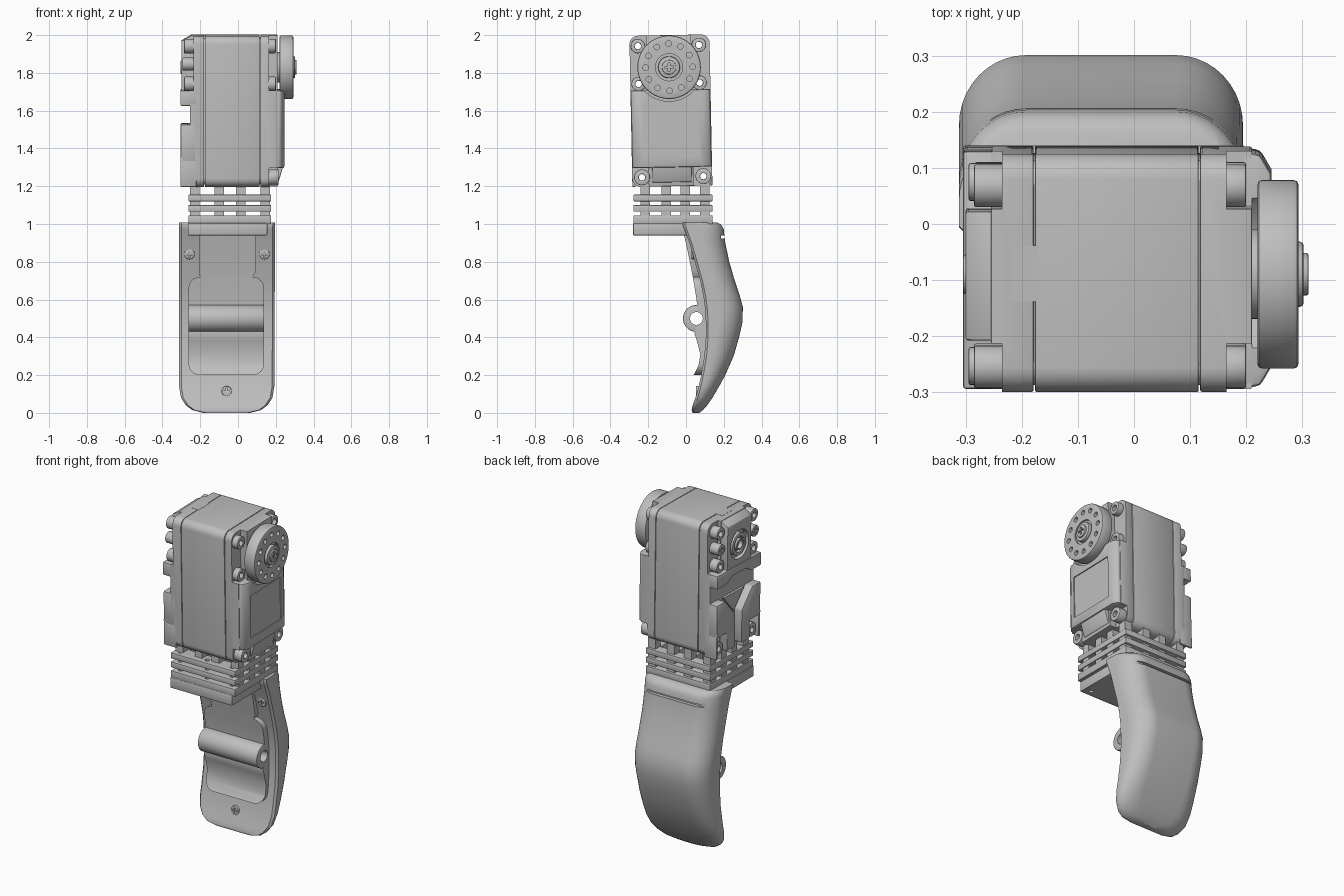
import bpy, bmesh, math
from mathutils import Matrix, Vector

cube = bpy.data.objects.get("Cube")
if cube:
    bpy.data.objects.remove(cube, do_unlink=True)

grey = bpy.data.materials.new("plain grey")
grey.use_nodes = True
shade = (0.52, 0.52, 0.52, 1)
grey.diffuse_color = shade
grey.node_tree.nodes["Principled BSDF"].inputs["Base Color"].default_value = shade


# ---- helpers ----
def finish(name, bm, bevel=0):
    bmesh.ops.recalc_face_normals(bm, faces=bm.faces)
    if bevel:
        sharp = [e for e in bm.edges if len(e.link_faces) == 2 and e.calc_face_angle() > 0.6]
        bmesh.ops.bevel(bm, geom=sharp, offset=bevel, segments=2, profile=0.5,
                        affect='EDGES', clamp_overlap=True)
    mesh = bpy.data.meshes.new(name)
    bm.to_mesh(mesh)
    bm.free()
    mesh.materials.append(grey)
    obj = bpy.data.objects.new(name, mesh)
    bpy.context.collection.objects.link(obj)
    return obj


def place(axis, a, b, h):
    return {'x': (h, a, b), 'y': (a, h, b), 'z': (a, b, h)}[axis]


def loft(name, rings, bevel=0):
    bm = bmesh.new()
    loops = [[bm.verts.new(p) for p in ring] for ring in rings]
    for low, high in zip(loops, loops[1:]):
        for i in range(len(low)):
            j = (i + 1) % len(low)
            bm.faces.new((low[i], low[j], high[j], high[i]))
    bm.faces.new(loops[0])
    bm.faces.new(loops[-1])
    return finish(name, bm, bevel)


def prism(name, points, axis, lo, hi, bevel=0):
    return loft(name, [[place(axis, a, b, h) for a, b in points] for h in (lo, hi)], bevel)


def box(name, x, y, z, bevel=0):
    return prism(name, [(x[0], y[0]), (x[1], y[0]), (x[1], y[1]), (x[0], y[1])], 'z', *z, bevel)


def circle(a, b, r, n=32):
    return [(a + r * math.cos(math.tau * i / n), b + r * math.sin(math.tau * i / n)) for i in range(n)]


def disc(name, axis, a, b, r, lo, hi, bevel=0, n=32):
    return prism(name, circle(a, b, r, n), axis, lo, hi, bevel)


def rounded(a0, a1, b0, b1, r, n=6):
    points = []
    for k, (a, b) in enumerate([(a1 - r, b1 - r), (a0 + r, b1 - r), (a0 + r, b0 + r), (a1 - r, b0 + r)]):
        for i in range(n + 1):
            t = (k + i / n) * math.pi / 2
            points.append((a + r * math.cos(t), b + r * math.sin(t)))
    return points


def cut(obj, cutters, mode='DIFFERENCE'):
    for c in cutters:
        mod = obj.modifiers.new("cut", 'BOOLEAN')
        mod.operation, mod.object, mod.solver = mode, c, 'EXACT'
    bpy.context.view_layer.update()
    graph = bpy.context.evaluated_depsgraph_get()
    mesh = bpy.data.meshes.new_from_object(obj.evaluated_get(graph))
    obj.modifiers.clear()
    obj.data = mesh
    for c in cutters:
        bpy.data.objects.remove(c, do_unlink=True)
    return obj


def screw(name, axis, a, b, r, face, inward):
    """Round screw head with a cross slot; inward is the signed head depth."""
    head = disc(name, axis, a, b, r, face, face + inward, 0.004, 24)
    slot, w, d = r * 0.6, r * 0.14, inward * 0.4
    bars = [prism("slot", [(a - u, b - v), (a + u, b - v), (a + u, b + v), (a - u, b + v)],
                  axis, face - d, face + d) for u, v in ((slot, w), (w, slot))]
    return cut(head, bars)


# ---- servo housing ----
front, back, base, top = -0.292, 0.132, 1.2, 2.0
hub_y, hub_z = -0.085, 1.83
servo = []
mounts = [(y, z) for y in (-0.248, 0.075) for z in (1.945, 1.745)]
feet = [(y, 1.25) for y in (-0.24, 0.085)]


def hole_cutters():
    return [disc("hole", 'x', y, z, 0.017, -1, 1, n=16) for y, z in mounts + feet]


def housing(name, lo, hi, inset, bevel):
    outline = rounded(front + inset, back - inset, base + inset, top - inset, 0.045)
    return prism(name, outline, 'x', lo, hi, bevel)


def corner_pockets(lo, hi):
    pockets = []
    for y in ((-0.4, -0.205), (0.035, 0.3)):
        pockets.append(box("pocket", (lo, hi), y, (1.71, 2.1)))
        pockets.append(box("pocket", (lo, hi), y, (1.1, 1.3)))
    return pockets


servo.append(cut(housing("servo_middle", -0.176, 0.115, 0, 0.002), hole_cutters()))
servo.append(cut(housing("servo_core", -0.2, 0.14, 0.012, 0), hole_cutters()))
servo.append(box("top_tongue", (-0.22, -0.17), (-0.13, -0.03), (1.9, top + 0.001)))

left_cap = housing("left_cap", 0.118, 0.21, 0, 0.003)
servo.append(cut(left_cap, corner_pockets(0.165, 0.3) + hole_cutters()))
right_cap = housing("right_cap", -0.255, -0.179, 0, 0.003)
servo.append(cut(right_cap, corner_pockets(-0.4, -0.235) + hole_cutters()))

# Front cover of the gearbox, hollowed around the horn, with an inset panel
cover = prism("gear_cover", [(0.19, front), (0.225, front + 0.006), (0.245, front + 0.04),
                             (0.245, back - 0.04), (0.225, back - 0.006), (0.19, back)],
              'z', 1.3, 1.71, 0.008)
servo.append(cut(cover, [disc("hollow", 'x', hub_y, hub_z, 0.18, 0.2, 0.3, n=48),
                         box("inset", (0.239, 0.3), (-0.23, 0.065), (1.36, 1.62))]))
servo.append(prism("cover_chin", [(0.19, 1.205), (0.215, 1.225), (0.243, 1.32), (0.19, 1.32)],
                   'y', -0.185, 0.025, 0.005))

# Lugs and bosses with open holes in the corner pockets, and idler side screws
for name, places, r, reach in (("lug", mounts, 0.038, 0.2), ("foot_boss", feet, 0.042, 0.215)):
    for y, z in places:
        for side, lo, hi in (("left_", 0.15, reach), ("right_", -0.285, -0.21)):
            lug = disc(side + name, 'x', y, z, r, lo, hi, 0.004)
            servo.append(cut(lug, [disc("hole", 'x', y, z, 0.018, lo - 1, hi + 1, n=16)]))
for y in (-0.248, 0.08):
    servo.append(screw("idler_screw", 'x', y, 1.85, 0.034, -0.295, 0.07))

# Output horn with its ring of holes and centre screw
horn = disc("output_horn", 'x', hub_y, hub_z, 0.168, 0.22, 0.293, 0.008, 64)
ring = [disc("hole", 'x', a, b, 0.015, 0.25, 0.4, n=12) for a, b in circle(hub_y, hub_z, 0.125, 12)]
servo.append(cut(horn, ring + [disc("dish", 'x', hub_y, hub_z, 0.072, 0.28, 0.4)]))
servo.append(disc("horn_neck", 'x', hub_y, hub_z, 0.08, 0.18, 0.23))
servo.append(disc("horn_collar", 'x', hub_y, hub_z, 0.058, 0.27, 0.302, 0.006))
servo.append(screw("horn_screw", 'x', hub_y, hub_z, 0.038, 0.311, -0.03))

# Idler side: raised hub plate, band, and a pair of connectors around a V recess
plate = prism("idler_plate", [(-0.22, 1.7), (-0.3, 1.7), (-0.3, 1.97), (-0.25, 1.999), (-0.22, 1.999)],
              'y', -0.2, 0.03, 0.004)
servo.append(cut(plate, [disc("dish", 'x', hub_y, hub_z, 0.088, -0.4, -0.27)]))
for r, face in ((0.068, -0.3), (0.035, -0.305)):
    collar = disc("idler_ring", 'x', hub_y, hub_z, r, face, -0.24, 0.004)
    servo.append(cut(collar, [disc("bore", 'x', hub_y, hub_z, r * 0.7, -0.4, -0.28)]))
servo.append(prism("idler_band", [(front, 1.63), (-0.2, 1.63), (-0.15, 1.66), (-0.02, 1.66), (0.03, 1.63),
                                  (back, 1.63), (back, 1.71), (front, 1.71)], 'x', -0.305, -0.22, 0.006))
middle = (front + back) / 2
half = [(0.212, 1.53), (0.13, 1.53), (0.03, 1.42), (0.03, 1.22), (0.11, 1.22), (0.11, 1.33), (0.212, 1.33)]
for side in (-1, 1):
    servo.append(prism("connector", [(middle + side * a, b) for a, b in half], 'x', -0.305, -0.22, 0.008))
servo.append(prism("recess_wedge", [(middle - 0.1, 1.53), (middle + 0.1, 1.53), (middle, 1.42)],
                   'x', -0.27, -0.22))
for y in ((front, -0.275), (0.118, back)):
    servo.append(box("foot_guard", (-0.305, -0.22), y, (1.2, 1.36), 0.005))

# The servo leans very slightly forward
pivot = Vector((0, -0.08, 1.6))
lean = Matrix.Translation(pivot) @ Matrix.Rotation(0.02, 4, 'X') @ Matrix.Translation(-pivot)
for part in servo:
    part.data.transform(lean)

# ---- grid bracket under the servo ----
columns = (-0.2, -0.085, 0.03)
for name, z in (("upper_grid", (1.12, 1.155)), ("lower_grid", (1.065, 1.1)), ("bottom_grid", (1.0, 1.045))):
    grid = box(name, (-0.262, 0.175), (-0.278, 0.14), z, 0.003)
    windows = [box("window", (x, x + 0.085), (y, y + 0.07), (0.9, 1.3))
               for x in columns for y in (-0.19, -0.09, 0.01)]
    holes = [disc("hole", 'z', x, -0.24, 0.013, 0.9, 1.3, n=16) for x in (-0.22, -0.04, 0.13)]
    cut(grid, windows + holes)
for x in (-0.23, -0.1, 0.015, 0.145):
    for y in (-0.215, -0.105, -0.005, 0.1):
        box("bracket_post", (x - 0.025, x + 0.025), (y - 0.025, y + 0.025), (1.0, 1.215))
slab = box("bracket_slab", (-0.265, 0.155), (-0.28, 0.01), (0.94, 1.005), 0.004)
cut(slab, [disc("hole", 'z', x, y, 0.013, 0.9, 0.97, n=16) for x in (-0.22, 0.11) for y in (-0.24, -0.05)])

# ---- curved lower shell: height, front depth, back depth ----
stations = [(0.0, 0.035, 0.07), (0.015, 0.03, 0.09), (0.04, 0.035, 0.112), (0.08, 0.05, 0.14),
            (0.14, 0.067, 0.175), (0.2, 0.08, 0.208), (0.3, 0.097, 0.252), (0.4, 0.105, 0.281),
            (0.48, 0.105, 0.299), (0.56, 0.1, 0.301), (0.62, 0.092, 0.285), (0.7, 0.075, 0.258),
            (0.8, 0.047, 0.229), (0.9, 0.018, 0.208), (0.97, -0.008, 0.2), (0.995, -0.018, 0.188),
            (1.008, -0.015, 0.165)]


def shell_ring(z, near, far):
    turn, steps = 0.13, 10
    inset = turn - math.sqrt(turn ** 2 - max(0, turn - z) ** 2)
    x0, x1 = -0.312 + inset, 0.192 + 0.004 * z - inset
    rx, ry = min(0.12, (x1 - x0) * 0.4), min(0.125, (far - near) * 0.75)
    ring = [(x0 + 0.012, near, z), (x0, near + 0.012, z)]
    for side, cx in ((-1, x0 + rx), (1, x1 - rx)):
        for i in range(steps + 1):
            t = math.pi / 2 * (i / steps if side < 0 else 1 - i / steps)
            ring.append((cx + side * rx * math.cos(t), far - ry + ry * math.sin(t), z))
    return ring + [(x1, near + 0.012, z), (x1 - 0.012, near, z)]


shell = loft("curved_shell", [shell_ring(*s) for s in stations])
cut(shell, [box("groove", (-0.27, 0.25), (0.185, 0.4), (0.922, 0.938))])

# Raised pad: its side profile intersected with its front outline
pad = prism("inner_pad", [(-0.012, 0.95), (0.01, 0.85), (0.036, 0.72), (0.056, 0.6), (0.065, 0.5),
                          (0.045, 0.42), (0.058, 0.38), (0.076, 0.31), (0.066, 0.25), (0.04, 0.2),
                          (0.12, 0.18), (0.15, 0.5), (0.13, 0.75), (0.08, 0.95)], 'x', -0.4, 0.4)
lower = rounded(-0.262, 0.138, 0.2, 0.72, 0.06)
arch = lower[:7] + [(0.095, 0.75), (0.095, 0.96), (-0.205, 0.96), (-0.205, 0.75)] + lower[7:]
cut(pad, [prism("outline", arch, 'y', -0.3, 0.4)], 'INTERSECT')

# Cross tube on the pad
tube = disc("cross_tube", 'x', 0.055, 0.5, 0.071, -0.262, 0.138, 0.004, 40)
for part in (tube, pad):
    cut(part, [disc("bore", 'x', 0.055, 0.5, 0.034, -1, 1)])

# Shell screws
for x, z, y in ((-0.257, 0.84, 0.028), (0.14, 0.84, 0.028), (-0.06, 0.115, 0.052)):
    screw("shell_screw", 'y', x, z, 0.027, y, 0.04)

# Smooth shading with sharp edges kept
bpy.ops.object.select_all(action='DESELECT')
for obj in bpy.context.scene.objects:
    if obj.type == 'MESH':
        obj.select_set(True)
        bpy.context.view_layer.objects.active = obj
bpy.ops.object.shade_smooth_by_angle(angle=math.radians(35))
